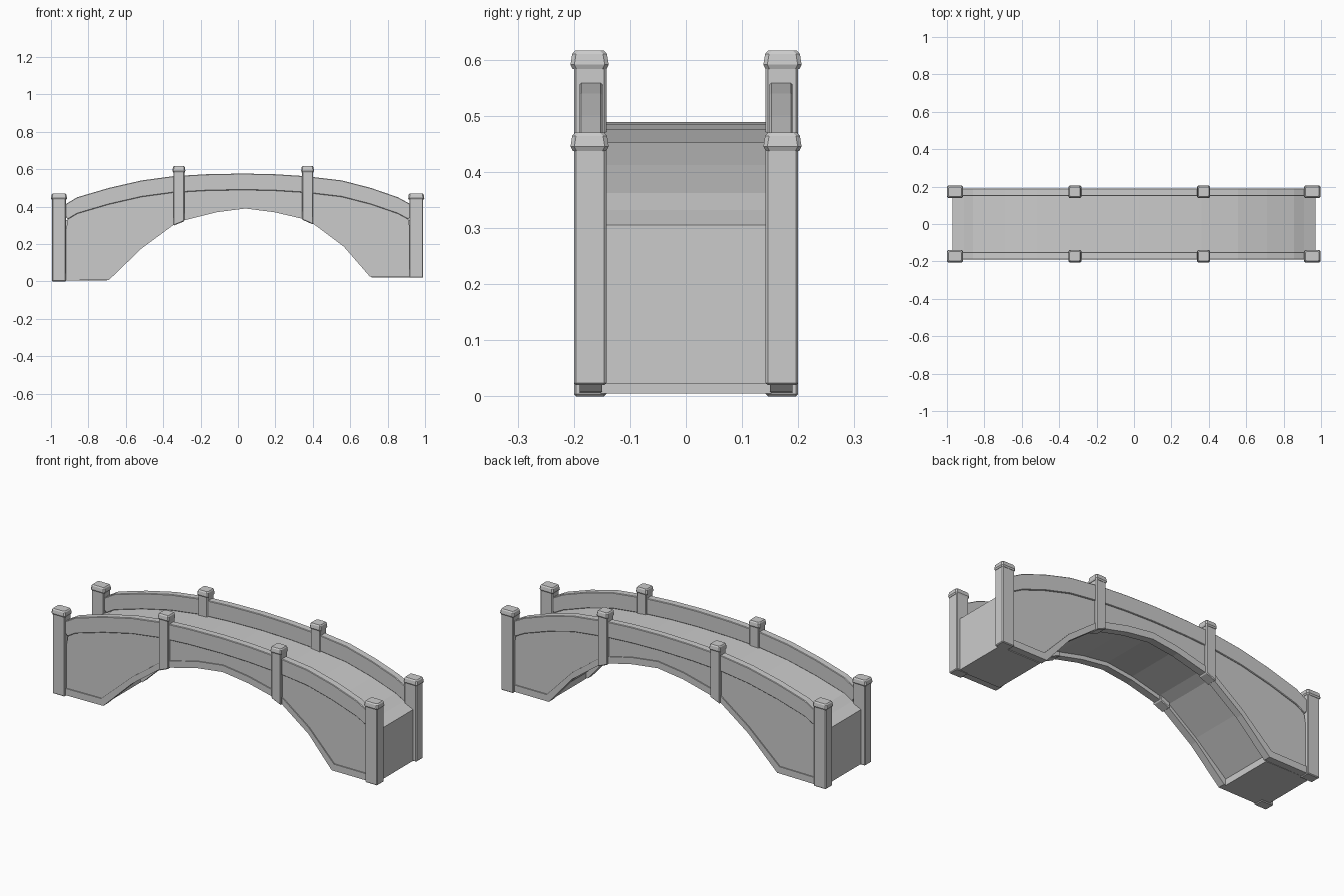
import bpy, bmesh

cube = bpy.data.objects.get("Cube")
if cube:
    bpy.data.objects.remove(cube, do_unlink=True)

stone = bpy.data.materials.new("grey stone")
GREY = (0.6, 0.6, 0.6, 1)
stone.use_nodes = True
stone.diffuse_color = GREY
bsdf = next(n for n in stone.node_tree.nodes if n.type == 'BSDF_PRINCIPLED')
bsdf.inputs["Base Color"].default_value = GREY


def finish(name, bm, bevel=0):
    bmesh.ops.recalc_face_normals(bm, faces=bm.faces)
    mesh = bpy.data.meshes.new(name)
    bm.to_mesh(mesh)
    bm.free()
    mesh.materials.append(stone)
    obj = bpy.data.objects.new(name, mesh)
    bpy.context.collection.objects.link(obj)
    if bevel:
        mod = obj.modifiers.new("soft edges", 'BEVEL')
        mod.width, mod.segments = bevel, 1
    return obj


def prism(name, outline, y0, y1, bevel=0):
    """Side outline in x and z, pulled across from y0 to y1."""
    bm = bmesh.new()
    a = [bm.verts.new((x, y0, z)) for x, z in outline]
    b = [bm.verts.new((x, y1, z)) for x, z in outline]
    bm.faces.new(a)
    bm.faces.new(b[::-1])
    for i in range(len(a)):
        j = (i + 1) % len(a)
        bm.faces.new((a[i], b[i], b[j], a[j]))
    return finish(name, bm, bevel)


def cap(name, x, y, z):
    """Post cap: stacked rings with cut corners."""
    bm = bmesh.new()
    rings = []
    for dz, shrink in ((0, .004), (.008, 0), (.027, .003), (.033, .008)):
        hx, hy, c = .043 - shrink, .034 - shrink, .007
        pts = [(hx, hy - c), (hx - c, hy), (c - hx, hy), (-hx, hy - c),
               (-hx, c - hy), (c - hx, -hy), (hx - c, -hy), (hx, c - hy)]
        rings.append([bm.verts.new((x + px, y + py, z + dz)) for px, py in pts])
    for lo, hi in zip(rings, rings[1:]):
        for i in range(8):
            j = (i + 1) % 8
            bm.faces.new((lo[i], lo[j], hi[j], hi[i]))
    bm.faces.new(rings[0][::-1])
    bm.faces.new(rings[-1])
    return finish(name, bm)


# Long curves: parapet top, road deck and underside of the arch
top = [(-.96, .39), (-.91, .42), (-.86, .45), (-.69, .5), (-.515, .54), (-.345, .563),
       (-.17, .573), (.03, .577), (.2, .573), (.36, .563), (.555, .54), (.71, .5),
       (.855, .45), (.91, .42), (.96, .39)]
deck = [(x, z - .088) for x, z in top]
deck[0], deck[-1] = (-.97, .305), (.97, .305)
arch = [(-.96, .005), (-.69, .008), (-.515, .177), (-.345, .302), (-.286, .327),
        (-.115, .37), (.04, .39), (.195, .37), (.345, .335), (.4, .31),
        (.565, .187), (.705, .026), (.96, .026)]
rim = [(x * (1.02 if abs(abs(x) - .7) < .02 else 1), z + .037) for x, z in arch]

# Road body with a raised vault between the side walls
vault = [(x, z + .022) for x, z in arch[2:-2]]
soffit = ([(-.97, .005), (-.7, .005), (-.7, .04)] + vault
          + [(.715, .055), (.715, .022), (.97, .022)])
prism("road_and_vault", deck + soffit[::-1], -.152, .152)

posts = (("left_end", .953, .437), ("left_middle", .372, .583),
         ("right_middle", -.316, .583), ("right_end", -.957, .437))
for label, s in (("front", -1), ("back", 1)):
    # Side wall: recessed panel between a raised coping and a raised arch rim
    prism(label + "_wall_panel", deck[1:-1] + rim[::-1], s * .15, s * .184)
    prism(label + "_parapet", top + deck[1:-1][::-1], s * .149, s * .19, .003)
    prism(label + "_arch_rim", rim + arch[::-1], s * .15, s * .19)
    # Posts: the middle ones end on the slope of the arch
    for part, x, z in posts:
        if "end" in part:
            w = .037
            b0 = b1 = .02 if x > 0 else 0
        else:
            w = .029
            b0, b1 = (.33, .305) if x > 0 else (.298, .322)
        outline = [(x - w, b0), (x + w, b1), (x + w, z + .005), (x - w, z + .005)]
        prism(f"{label}_{part}_post", outline, s * .142, s * .2, .004)
        top_cap = cap(f"{label}_{part}_post_cap", 0, 0, 0)
        top_cap.location = (x, s * .172, z)
        top_cap.scale.x = 1 if "end" in part else .8
